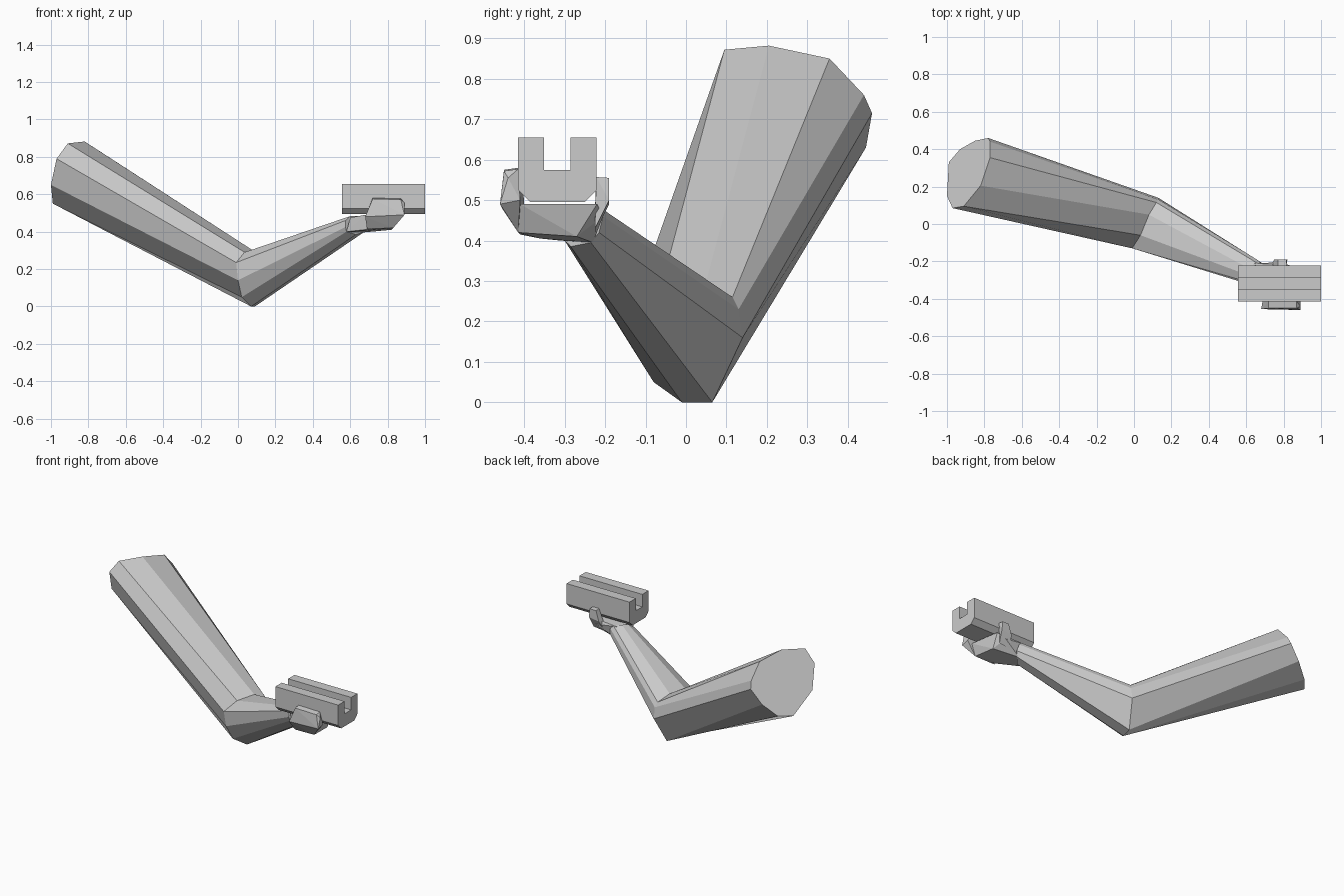
import bpy, bmesh


def finish(bm, name):
    bmesh.ops.recalc_face_normals(bm, faces=bm.faces)
    mesh = bpy.data.meshes.new(name)
    bm.to_mesh(mesh)
    bm.free()
    obj = bpy.data.objects.new(name, mesh)
    bpy.context.collection.objects.link(obj)
    return obj


def loft(name, rings):
    """Skin matching rings of points and cap both ends."""
    bm = bmesh.new()
    loops = [[bm.verts.new(p) for p in ring] for ring in rings]
    n = len(loops[0])
    for a, b in zip(loops, loops[1:]):
        for i in range(n):
            j = (i + 1) % n
            bm.faces.new((a[i], a[j], b[j], b[i]))
    bm.faces.new(loops[0])
    bm.faces.new(loops[-1])
    return finish(bm, name)


def hull(name, points):
    """Faceted convex chunk around a few points."""
    bm = bmesh.new()
    for p in points:
        bm.verts.new(p)
    res = bmesh.ops.convex_hull(bm, input=bm.verts)
    loose = [v for v in bm.verts if not v.link_faces]
    bmesh.ops.delete(bm, geom=loose, context='VERTS')
    return finish(bm, name)


# Bent arm: shoulder, elbow and wrist rings
shoulder = [(-.82, .205, .882), (-.91, .095, .872), (-.97, .085, .79),
            (-1, .15, .65), (-.99, .33, .55), (-.93, .40, .56),
            (-.85, .445, .63), (-.78, .46, .715), (-.77, .44, .76),
            (-.77, .355, .85)]
elbow = [(.08, .05, .30), (.035, -.06, .29), (-.01, -.13, .235),
         (0, -.12, .14), (.02, -.08, .05), (.07, -.01, 0),
         (.09, .065, 0), (.13, .14, .16), (.13, .13, .23),
         (.12, .115, .26)]
wrist = [(.62, -.24, .485), (.60, -.27, .483), (.575, -.30, .46),
         (.575, -.31, .425), (.58, -.30, .40), (.63, -.285, .385),
         (.67, -.235, .395), (.69, -.215, .42), (.68, -.205, .46),
         (.66, -.21, .48)]
loft("arm", [shoulder, elbow, wrist])

# Palm cradling the block
hull("palm", [(.58, -.31, .40), (.60, -.32, .475), (.64, -.21, .48),
              (.66, -.23, .395), (.69, -.36, .405), (.68, -.38, .49),
              (.72, -.41, .415), (.83, -.415, .42), (.86, -.41, .49),
              (.82, -.27, .41), (.83, -.22, .49), (.78, -.205, .46)])

# Joined fingers curling up the front side
hull("fingers", [(.69, -.41, .415), (.83, -.415, .42), (.68, -.455, .48),
                 (.89, -.46, .49), (.72, -.45, .575), (.87, -.45, .572),
                 (.72, -.415, .58), (.87, -.415, .577), (.89, -.44, .555),
                 (.89, -.41, .50), (.69, -.40, .50)])

# Thumb on the back side
hull("thumb", [(.73, -.225, .42), (.81, -.225, .43), (.75, -.19, .49),
               (.82, -.19, .50), (.77, -.19, .555), (.815, -.19, .555),
               (.77, -.222, .557), (.815, -.222, .557), (.74, -.225, .48)])

# Grooved rail block held in the hand
half = [(.033, .575), (.033, .655), (.097, .655), (.097, .525), (.067, .495)]
profile = half + [(-y, z) for y, z in reversed(half)]
loft("grooved_block", [[(x, y - .318, z) for y, z in profile]
                       for x in (.555, 1.0)])
